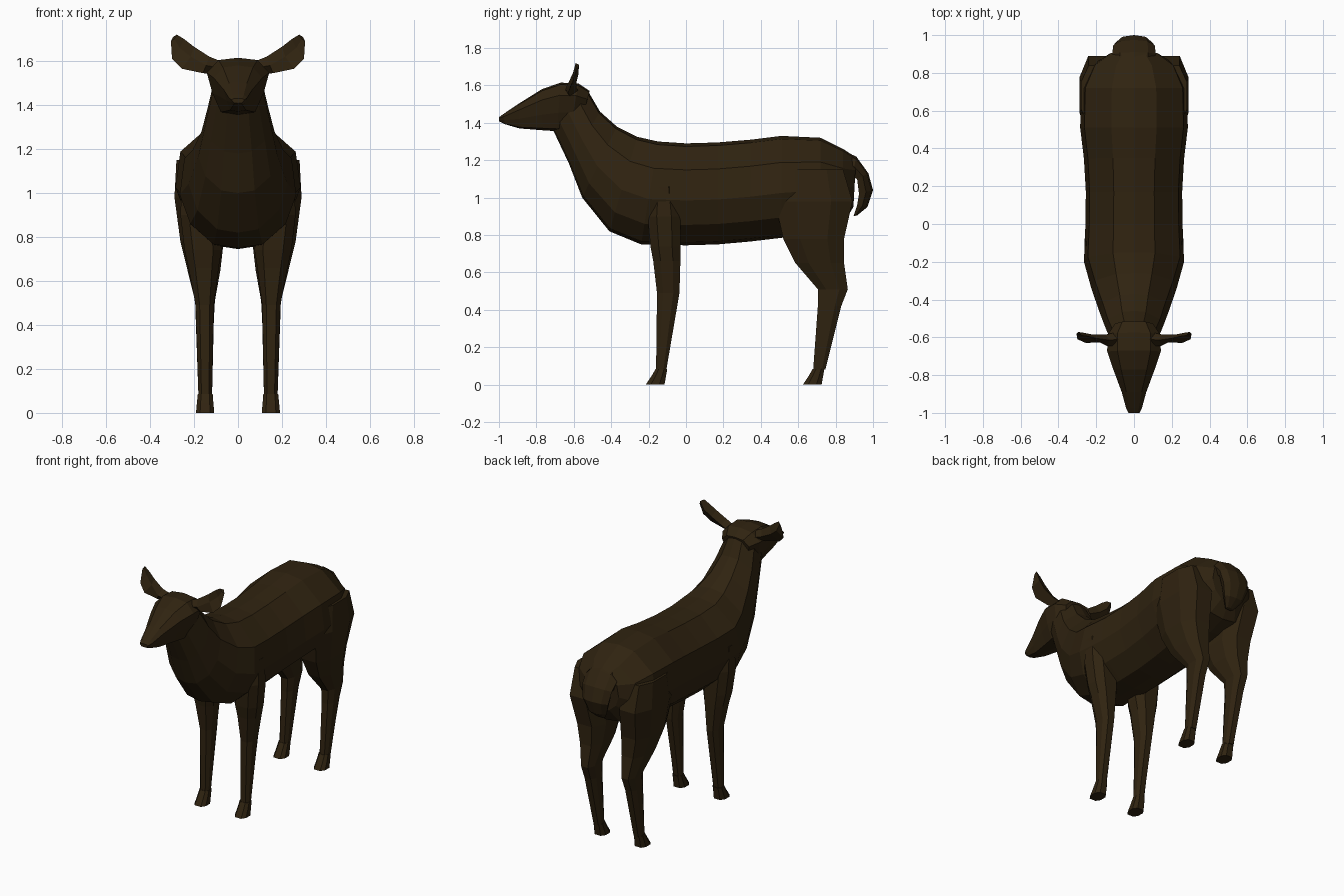
import bpy, bmesh
from mathutils import Vector

fur = bpy.data.materials.new("dark brown fur")
fur.diffuse_color = (0.029, 0.0168, 0.0052, 1)


def loft(name, rings, mirror=False):
    """Skin a list of equal-length point rings and cap both ends."""
    bm = bmesh.new()
    rows = [[bm.verts.new(p) for p in r] for r in rings]
    n = len(rows[0])
    for a, b in zip(rows, rows[1:]):
        for i in range(n):
            j = (i + 1) % n
            bm.faces.new((a[i], a[j], b[j], b[i]))
    bm.faces.new(rows[0])
    bm.faces.new(rows[-1])
    bmesh.ops.remove_doubles(bm, verts=bm.verts, dist=0.0005)
    bmesh.ops.recalc_face_normals(bm, faces=bm.faces)
    me = bpy.data.meshes.new(name)
    bm.to_mesh(me)
    bm.free()
    me.materials.append(fur)
    ob = bpy.data.objects.new(name, me)
    bpy.context.collection.objects.link(ob)
    if mirror:
        ob.modifiers.new("Mirror", 'MIRROR').use_mirror_merge = False
    return ob


def section(top, bottom, w, shape):
    """Symmetric ring between a top and bottom (y, z) point; shape = (width, drop)."""
    t, b = Vector((0, *top)), Vector((0, *bottom))
    right = [t.lerp(b, d) + Vector((f * w, 0, 0)) for f, d in shape]
    left = [Vector((-p.x, p.y, p.z)) for p in reversed(right) if p.x > 1e-6]
    return right + left


def box_ring(z, y0, y1, x0, x1):
    """Eight-sided horizontal leg ring."""
    cx, cy, hx, hy = (x0 + x1) / 2, (y0 + y1) / 2, (x1 - x0) / 2, (y1 - y0) / 2
    oct_ = [(1, .45), (.55, 1), (-.55, 1), (-1, .45), (-1, -.45), (-.55, -1), (.55, -1), (1, -.45)]
    return [Vector((cx + a * hx, cy + b * hy, z)) for a, b in oct_]


# neck and torso
TORSO = [(0, 0), (.42, .03), (.92, .26), (1, .56), (.82, .80), (.42, .97), (0, 1)]
loft("torso", [section(t, b, w, TORSO) for t, b, w in [
    ((-.53, 1.58), (-.71, 1.36), .115),
    ((-.46, 1.46), (-.625, 1.18), .15),
    ((-.37, 1.38), (-.555, 1.00), .18),
    ((-.26, 1.325), (-.41, .82), .225),
    ((-.15, 1.30), (-.24, .75), .265),
    ((0, 1.29), (0, .745), .257),
    ((.17, 1.295), (.17, .75), .255),
    ((.35, 1.31), (.34, .765), .265),
    ((.51, 1.33), (.51, .785), .285),
    ((.72, 1.32), (.72, .82), .28),
    ((.84, 1.26), (.84, .86), .225),
    ((.91, 1.215), (.895, .95), .13)]])

# head
HEAD = [(0, 0), (.62, .04), (1, .26), (.82, .62), (.55, .95), (0, 1)]
loft("head", [section(t, b, w, HEAD) for t, b, w in [
    ((-.515, 1.57), (-.56, 1.40), .10),
    ((-.575, 1.61), (-.62, 1.36), .14),
    ((-.67, 1.615), (-.69, 1.355), .142),
    ((-.77, 1.58), (-.765, 1.36), .11),
    ((-.89, 1.505), (-.89, 1.37), .065),
    ((-.975, 1.448), (-.97, 1.393), .042),
    ((-1.0, 1.43), (-1.0, 1.408), .03)]])

# ears: upper edge, back ridge, lower edge and cupped front along the ear
loft("ear", [[Vector(u), Vector(r), Vector(l), Vector(c)] for u, r, l, c in [
    ((.08, -.61, 1.60), (.10, -.575, 1.57), (.11, -.61, 1.54), (.09, -.645, 1.57)),
    ((.13, -.615, 1.62), (.15, -.585, 1.585), (.16, -.625, 1.545), (.145, -.645, 1.58)),
    ((.20, -.605, 1.665), (.22, -.585, 1.62), (.255, -.63, 1.565), (.215, -.61, 1.62)),
    ((.245, -.595, 1.70), (.27, -.575, 1.66), (.30, -.61, 1.61), (.265, -.59, 1.66)),
    ((.278, -.59, 1.72), (.295, -.572, 1.71), (.305, -.58, 1.69), (.29, -.585, 1.70))]],
    mirror=True)

# front legs
loft("front_leg", [box_ring(*r) for r in [
    (1.06, -.18, -.06, .12, .255),
    (.90, -.205, -.03, .09, .262),
    (.74, -.19, -.03, .075, .243),
    (.66, -.175, -.03, .088, .225),
    (.49, -.155, -.035, .11, .193),
    (.08, -.16, -.105, .118, .18)]], mirror=True)

# hind legs
loft("hind_leg", [box_ring(*r) for r in [
    (1.15, .52, .84, .10, .28),
    (.98, .475, .89, .08, .289),
    (.78, .52, .845, .065, .262),
    (.65, .585, .845, .08, .23),
    (.51, .705, .865, .105, .195),
    (.42, .705, .83, .11, .192),
    (.08, .68, .745, .118, .18)]], mirror=True)

# hooves
for name, y in (("front_hoof", 0), ("hind_hoof", .84)):
    loft(name, [box_ring(*r) for r in [
        (.085, y - .162, y - .10, .115, .183),
        (.045, y - .185, y - .107, .112, .187),
        (0, y - .215, y - .115, .108, .191)]], mirror=True)

# tail: curls over the rump and hangs down
TAIL = [(0, 0), (.65, .12), (1, .5), (.8, 1), (0, 1)]
loft("tail", [section(t, b, w, TAIL) for t, b, w in [
    ((.84, 1.25), (.84, 1.10), .11),
    ((.91, 1.22), (.89, 1.11), .115),
    ((.975, 1.13), (.915, 1.10), .11),
    ((1.0, 1.04), (.925, 1.02), .095),
    ((.97, .95), (.915, .96), .07),
    ((.915, .905), (.895, .90), .03)]])
